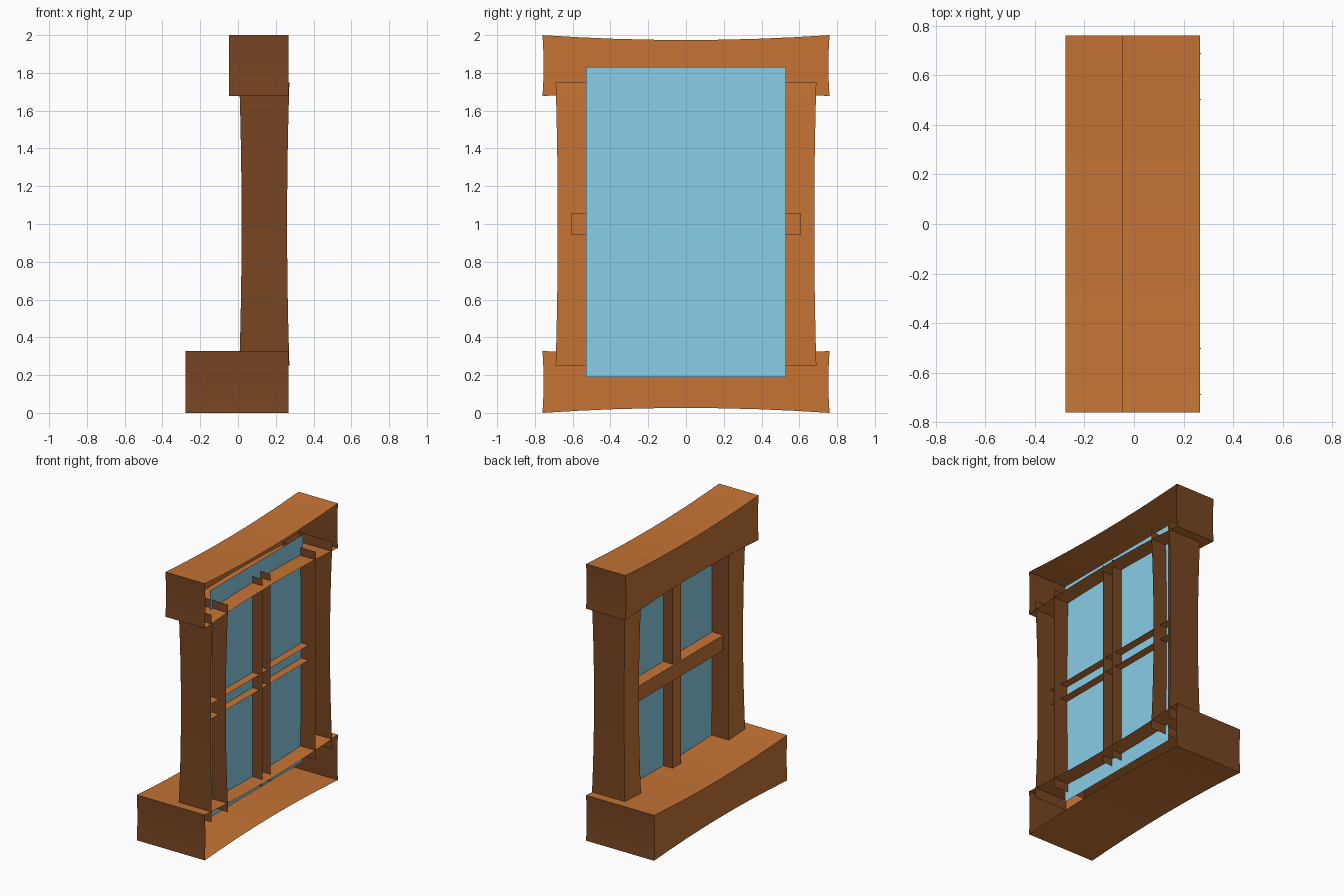
import bpy, bmesh, math

if "Cube" in bpy.data.objects:
    bpy.data.objects.remove(bpy.data.objects["Cube"])


def material(name, rgb):
    m = bpy.data.materials.new(name)
    m.diffuse_color = (*rgb, 1)
    m.use_nodes = True
    m.node_tree.nodes["Principled BSDF"].inputs["Base Color"].default_value = m.diffuse_color
    return m


wood = material("warm wood", (0.565, 0.175, 0.035))
dark_wood = material("dark wood", (0.191, 0.060, 0.016))
pane = material("blue glass", (0.25, 0.61, 0.80))


def finish(bm, name, mats):
    me = bpy.data.meshes.new(name)
    bm.to_mesh(me)
    bm.free()
    for m in mats:
        me.materials.append(m)
    ob = bpy.data.objects.new(name, me)
    bpy.context.collection.objects.link(ob)
    bpy.ops.object.select_all(action='DESELECT')
    ob.select_set(True)
    bpy.context.view_layer.objects.active = ob
    bpy.ops.object.shade_smooth_by_angle(angle=math.radians(30))
    return ob


def channel(name, lo, hi, open_axis=None, cuts=0, bows=()):
    """Box with an open back (+x), optionally open at both ends of open_axis.
    bows: (moved axis, axis along which it bows, depth at the middle)."""
    bm = bmesh.new()
    bmesh.ops.create_cube(bm, size=2)
    bm.normal_update()
    gone = [f for f in bm.faces if f.normal.x > 0.9
            or (open_axis is not None and abs(f.normal[open_axis]) > 0.9)]
    bmesh.ops.delete(bm, geom=gone, context='FACES')
    # Faces turned sideways (+y and -y) are the darker wood
    for f in bm.faces:
        f.material_index = 1 if abs(f.normal.y) > 0.7 else 0
    if cuts:
        bmesh.ops.subdivide_edges(bm, edges=bm.edges[:], cuts=cuts, use_grid_fill=True)
    for v in bm.verts:
        u = v.co.copy()
        p = [(lo[i] + hi[i]) / 2 + u[i] * (hi[i] - lo[i]) / 2 for i in range(3)]
        for moved, along, depth in bows:
            p[moved] -= u[moved] * depth * (1 - u[along] ** 2)
        v.co = p
    return finish(bm, name, (wood, dark_wood))


# Lintel and sill: pinched at the middle, hollow at the back
beam_bow = ((2, 1, 0.026), (1, 2, 0.006))
channel("lintel", (-0.048, -0.76, 1.677), (0.267, 0.76, 2.0), cuts=7, bows=beam_bow)
channel("sill", (-0.277, -0.76, 0.0), (0.267, 0.76, 0.328), cuts=7, bows=beam_bow)

# Side posts: open channels, slightly waisted
for side, a, b in (("left", -0.69, -0.50), ("right", 0.50, 0.69)):
    channel(side + "_post", (0.007, a, 0.25), (0.272, b, 1.75), open_axis=2, cuts=7,
            bows=((0, 2, 0.012), (1, 2, 0.011)))

# Glazing bars
channel("vertical_bar", (0.073, -0.048, 0.25), (0.228, 0.048, 1.75), open_axis=2)
channel("horizontal_bar", (0.06, -0.61, 0.945), (0.207, 0.61, 1.055), open_axis=1)

# Single sheet of glass
bm = bmesh.new()
bm.faces.new([bm.verts.new((0.148, y, z)) for y, z in
              ((-0.53, 0.19), (0.53, 0.19), (0.53, 1.83), (-0.53, 1.83))])
finish(bm, "glass", (pane,))
